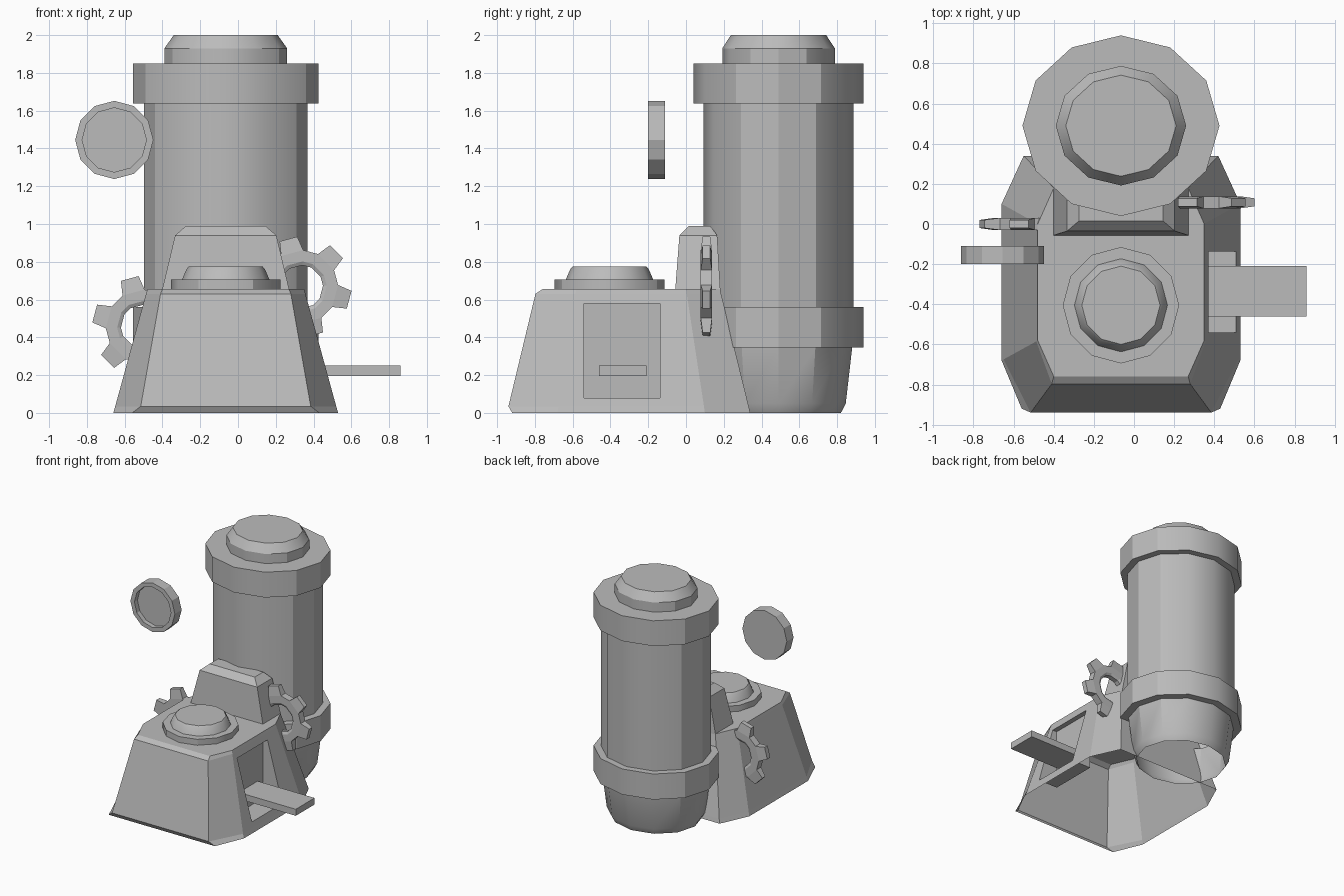
import bpy, bmesh, math

if "Cube" in bpy.data.objects:
    bpy.data.objects.remove(bpy.data.objects["Cube"], do_unlink=True)

GREY = (0.5, 0.5, 0.5, 1)
mat = bpy.data.materials.new("plain grey")
mat.use_nodes = True
mat.diffuse_color = GREY
mat.node_tree.nodes["Principled BSDF"].inputs["Base Color"].default_value = GREY

CX = -0.065  # shared centre line of the machine


def finish(bm, name, loc=(0, 0, 0), rot=(0, 0, 0)):
    bmesh.ops.recalc_face_normals(bm, faces=bm.faces)
    mesh = bpy.data.meshes.new(name)
    bm.to_mesh(mesh)
    bm.free()
    mesh.materials.append(mat)
    obj = bpy.data.objects.new(name, mesh)
    obj.location, obj.rotation_euler = loc, rot
    bpy.context.collection.objects.link(obj)
    return obj


def loft(rings, name, loc=(0, 0, 0), rot=(0, 0, 0)):
    """Skin a stack of equal point rings and close both ends."""
    bm = bmesh.new()
    loops = [[bm.verts.new(p) for p in ring] for ring in rings]
    n = len(loops[0])
    for a, b in zip(loops, loops[1:]):
        for i in range(n):
            j = (i + 1) % n
            bm.faces.new((a[i], a[j], b[j], b[i]))
    bm.faces.new(loops[0])
    bm.faces.new(loops[-1])
    return finish(bm, name, loc, rot)


def lathe(profile, name, loc, rot=(0, 0, 0), squash=1.0, sides=12):
    steps = [math.tau * i / sides for i in range(sides)]
    rings = [[(r * math.cos(a), r * squash * math.sin(a), z) for a in steps]
             for r, z in profile]
    return loft(rings, name, loc, rot)


def box(name, low, high):
    (x0, y0, z0), (x1, y1, z1) = low, high
    return loft([[(x0, y0, z), (x1, y0, z), (x1, y1, z), (x0, y1, z)]
                 for z in (z0, z1)], name)


def open_bottom(obj):
    """Remove the faces lying on the ground, leaving a hollow shell."""
    bm = bmesh.new()
    bm.from_mesh(obj.data)
    ground = [f for f in bm.faces if all(v.co.z < 0.001 for v in f.verts)]
    bmesh.ops.delete(bm, geom=ground, context="FACES")
    bm.to_mesh(obj.data)
    bm.free()


def smooth(obj):
    bpy.ops.object.select_all(action="DESELECT")
    obj.select_set(True)
    bpy.context.view_layer.objects.active = obj
    bpy.ops.object.shade_smooth_by_angle(angle=math.radians(30))


def gear(name, loc):
    bm = bmesh.new()
    teeth, hole, rim, root, tip = 6, 0.115, 0.135, 0.195, 0.267
    thick, thin = 0.03, 0.02

    def pair(r, a, half):
        return [bm.verts.new((r * math.cos(a), y, r * math.sin(a)))
                for y in (-half, half)]

    inner, lip, outer, ends = [], [], [], []
    for k in range(teeth):
        mid = math.radians(45) + math.tau * k / teeth
        for s in (-1, 1):
            a, b = mid + s * math.radians(18), mid + s * math.radians(10.5)
            inner.append(pair(hole, a, thin))
            lip.append(pair(rim, a, thick))
            outer.append(pair(root, a, thick))
            ends.append(pair(tip, b, thin))
    n = 2 * teeth
    for i in range(n):
        j = (i + 1) % n
        bm.faces.new((inner[i][0], inner[j][0], inner[j][1], inner[i][1]))
        for f in (0, 1):
            bm.faces.new((inner[i][f], inner[j][f], lip[j][f], lip[i][f]))
            bm.faces.new((lip[i][f], lip[j][f], outer[j][f], outer[i][f]))
        # flank of each tooth
        bm.faces.new((outer[i][0], outer[i][1], ends[i][1], ends[i][0]))
        if i % 2:
            bm.faces.new((outer[i][0], outer[j][0], outer[j][1], outer[i][1]))
        else:
            bm.faces.new((ends[i][0], ends[j][0], ends[j][1], ends[i][1]))
            for f in (0, 1):
                bm.faces.new((outer[i][f], outer[j][f], ends[j][f], ends[i][f]))
    return finish(bm, name, loc)


# Sloped housing with cut corners
def housing_ring(z, side, front_side, front_x, front, back_side, back_x, back):
    half = [(front_x, front), (side, front_side), (side, back_side), (back_x, back)]
    pts = half + [(-x, y) for x, y in reversed(half)]
    return [(CX + x, y, z) for x, y in pts]


housing = loft([
    housing_ring(0.0, 0.595, -0.68, 0.495, -0.92, 0.10, 0.485, 0.34),
    housing_ring(0.035, 0.585, -0.675, 0.45, -0.94, 0.095, 0.477, 0.332),
    housing_ring(0.63, 0.422, -0.585, 0.345, -0.797, 0.004, 0.341, 0.186),
    housing_ring(0.655, 0.415, -0.58, 0.335, -0.76, 0.0, 0.335, 0.18),
], "housing")

# Slot with an upright back, cut into the left wall
cutter = box("slot_cutter", (0.33, -0.54, 0.08), (0.9, -0.137, 0.58))
cutter.hide_render = True
cut = housing.modifiers.new("slot", "BOOLEAN")
cut.operation, cut.solver, cut.object = "DIFFERENCE", "EXACT", cutter
bpy.context.view_layer.objects.active = housing
bpy.ops.object.modifier_apply(modifier=cut.name)
bpy.data.objects.remove(cutter, do_unlink=True)
open_bottom(housing)

# Tray sticking out of the slot
box("tray", (0.33, -0.46, 0.195), (0.86, -0.21, 0.25))


# Raised block behind the button
def block_ring(z, half_x, front, back):
    return [(CX - half_x, front, z), (CX + half_x, front, z),
            (CX + half_x, back, z), (CX - half_x, back, z)]


loft([block_ring(0.65, 0.337, -0.057, 0.182), block_ring(0.94, 0.268, -0.035, 0.165),
      block_ring(0.99, 0.21, 0.015, 0.128)], "rear_block")

# Round stepped button on the housing
smooth(lathe([(0.29, 0.65), (0.29, 0.705), (0.232, 0.705), (0.207, 0.762),
              (0.195, 0.775)], "top_button", (CX, -0.405, 0)))

# Tall tank with two bands and a stepped lid
tank = lathe([(0.36, 0), (0.388, 0.05), (0.425, 0.345), (0.491, 0.345),
              (0.491, 0.56), (0.432, 0.56), (0.432, 1.637), (0.491, 1.637),
              (0.491, 1.85), (0.325, 1.85), (0.325, 1.93), (0.275, 2.0)],
             "tank", (CX, 0.49, 0), squash=0.917)
open_bottom(tank)
smooth(tank)

# Floating dish with a raised rim, facing forward
lathe([(0.207, 0), (0.207, 0.09), (0.17, 0.09), (0.17, 0.05)], "dish",
      (-0.655, -0.11, 1.445), rot=(math.radians(90), 0, 0))

# Cog wheels half sunk into the housing
gear("left_gear", (0.335, 0.108, 0.667))
gear("right_gear", (-0.505, 0.0, 0.458))
